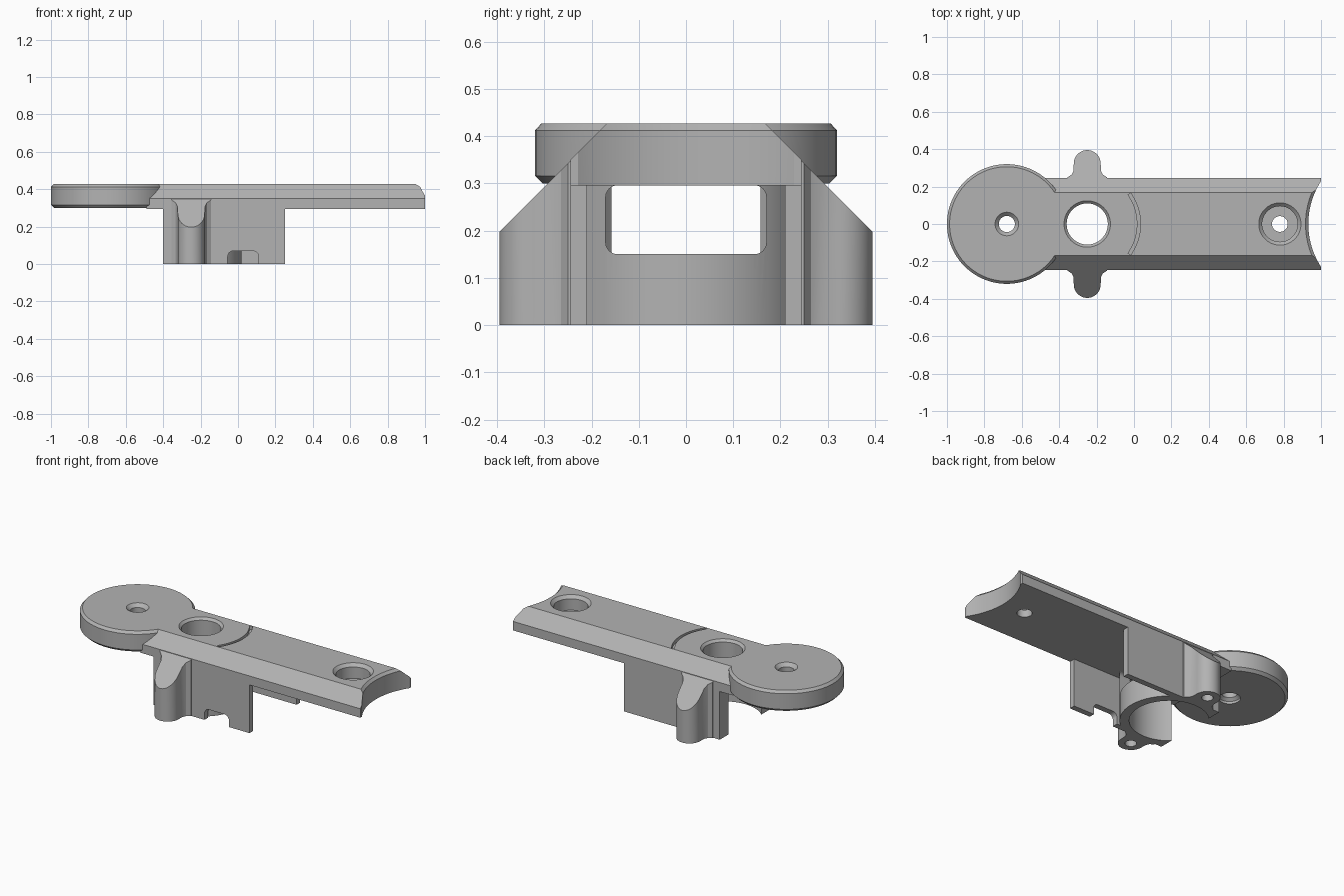
import bpy
import bmesh
from math import sin, cos, pi, asin, acos
from mathutils import Matrix, Vector

old = bpy.data.objects.get("Cube")
if old:
    bpy.data.objects.remove(old, do_unlink=True)

grey = bpy.data.materials.new("matte grey")
grey.use_nodes = True
grey.diffuse_color = (0.45, 0.45, 0.45, 1)
grey.node_tree.nodes["Principled BSDF"].inputs["Base Color"].default_value = (0.45, 0.45, 0.45, 1)

TOP, UNDER, HALF = 0.427, 0.295, 0.245
DISC_X, HOLE_X, SCREW_X = -0.68, -0.25, 0.78


def make(name, bm):
    bmesh.ops.recalc_face_normals(bm, faces=bm.faces)
    mesh = bpy.data.meshes.new(name)
    bm.to_mesh(mesh)
    bm.free()
    mesh.materials.append(grey)
    ob = bpy.data.objects.new(name, mesh)
    bpy.context.collection.objects.link(ob)
    return ob


def prism(name, outline, lo, hi, axis="z"):
    """Extrude a flat outline along one axis."""
    place = {"z": lambda a, b, c: (a, b, c),
             "x": lambda a, b, c: (c, a, b),
             "y": lambda a, b, c: (a, c, b)}[axis]
    bm = bmesh.new()
    face = bm.faces.new([bm.verts.new(place(a, b, lo)) for a, b in outline])
    new = bmesh.ops.extrude_face_region(bm, geom=[face])["geom"]
    step = Vector(place(0, 0, hi - lo))
    bmesh.ops.translate(bm, vec=step, verts=[v for v in new if isinstance(v, bmesh.types.BMVert)])
    return make(name, bm)


def lathe(name, x, y, profile, n=64):
    """Solid of revolution about a vertical axis from (radius, z) pairs."""
    bm = bmesh.new()
    rings = [[bm.verts.new((x + r * cos(2 * pi * i / n), y + r * sin(2 * pi * i / n), z))
              for i in range(n)] for r, z in profile]
    for a, b in zip(rings, rings[1:]):
        for i in range(n):
            j = (i + 1) % n
            bm.faces.new((a[i], a[j], b[j], b[i]))
    bm.faces.new(rings[0])
    bm.faces.new(rings[-1])
    return make(name, bm)


def arc(cx, cy, r, start, end, n=32):
    return [(cx + r * cos(start + (end - start) * i / n),
             cy + r * sin(start + (end - start) * i / n)) for i in range(n + 1)]


def rounded(a0, a1, b0, b1, r):
    corners = [(a1 - r, b1 - r), (a0 + r, b1 - r), (a0 + r, b0 + r), (a1 - r, b0 + r)]
    return [p for k, (a, b) in enumerate(corners)
            for p in arc(a, b, r, k * pi / 2, (k + 1) * pi / 2, 6)]


def combine(ob, other, operation="DIFFERENCE"):
    mod = ob.modifiers.new("bool", "BOOLEAN")
    mod.object, mod.operation, mod.solver = other, operation, "EXACT"
    bpy.context.view_layer.update()
    graph = bpy.context.evaluated_depsgraph_get()
    mesh = bpy.data.meshes.new_from_object(ob.evaluated_get(graph))
    ob.modifiers.clear()
    ob.data = mesh
    bpy.data.objects.remove(other, do_unlink=True)


# Top plate with sloping shoulders
edge_z, flat = 0.35, HALF - (TOP - 0.35)
plate = prism("top_plate", [(-HALF, UNDER), (HALF, UNDER), (HALF, edge_z),
                            (flat, TOP), (-flat, TOP), (-HALF, edge_z)], -0.49, 1, "x")

# Round end disc with bevelled rims
disc = lathe("end_disc", DISC_X, 0, [(0.304, 0.3), (0.32, 0.316), (0.32, TOP - 0.015),
                                     (0.306, TOP)], 96)
combine(plate, disc, "UNION")

# Concave far end
combine(plate, lathe("end_cutter", 1.352, 0, [(0.42, 0.2), (0.42, TOP - 0.015),
                                              (0.45, TOP + 0.015)], 128))
# Pivot hole, large hole and counterbored screw hole
combine(plate, lathe("pivot_cutter", DISC_X, 0, [(0.06, 0.2), (0.06, 0.315), (0.043, 0.33),
                                                 (0.043, TOP - 0.02), (0.067, TOP + 0.004)]))
combine(plate, lathe("hole_cutter", HOLE_X, 0, [(0.11, 0.2), (0.11, TOP - 0.014),
                                                (0.13, TOP + 0.006)]))
combine(plate, lathe("screw_cutter", SCREW_X, 0, [(0.042, 0.2), (0.042, 0.34), (0.095, 0.34),
                                                  (0.095, TOP - 0.018), (0.118, TOP + 0.005)]))
# Curved groove beside the large hole
sweep = 0.62
combine(plate, prism("groove_cutter", arc(HOLE_X, 0, 0.285, -sweep, sweep)
                     + arc(HOLE_X, 0, 0.268, sweep, -sweep), TOP - 0.02, TOP + 0.02))

# Lower body: two thin walls joined by an open ring
outer, inner, wall, back = 0.27, 0.218, 0.21, -0.4
a = asin(wall / outer)
b = acos((back - HOLE_X) / inner)
body = prism("lower_body",
             [(back, HALF), (0.25, HALF), (0.25, wall)]
             + arc(HOLE_X, 0, outer, a, -a)
             + [(0.25, -wall), (0.25, -HALF), (back, -HALF)]
             + arc(HOLE_X, 0, inner, -b, b, 48), 0, UNDER)
combine(body, prism("window_cutter", rounded(-0.17, 0.17, 0.15, UNDER + 0.001, 0.025),
                    -0.22, 0.15, "x"))
combine(body, prism("notch_cutter", rounded(-0.055, 0.11, -0.1, 0.07, 0.03), -0.3, -0.2, "y"))

# Side lugs with sloping tops and blind holes underneath
for side, s in (("left", 1), ("right", -1)):
    half = [(0.105, 0.235), (0.105, 0.25), (0.083, 0.265), (0.073, 0.285)]
    tip = arc(0, 0.323, 0.072, 0, pi, 20)
    pts = half + tip + [(-x, y) for x, y in reversed(half)]
    lug = prism(side + "_lug", [(HOLE_X + x, s * y) for x, y in pts], 0, 0.37)
    bm = bmesh.new()
    bm.from_mesh(lug.data)
    cut = bmesh.ops.bisect_plane(bm, geom=bm.verts[:] + bm.edges[:] + bm.faces[:],
                                 plane_co=(0, s * HALF, edge_z - 0.003),
                                 plane_no=(0, s, 1), clear_outer=True)
    rim = [e for e in cut["geom_cut"] if isinstance(e, bmesh.types.BMEdge)]
    bmesh.ops.holes_fill(bm, edges=rim)
    bmesh.ops.recalc_face_normals(bm, faces=bm.faces)
    bm.to_mesh(lug.data)
    bm.free()
    combine(lug, lathe("lug_cutter", HOLE_X, s * 0.325, [(0.032, -0.05), (0.032, 0.12)], 32))

# Smooth the curved faces, keep sharp edges
bpy.ops.object.select_all(action="DESELECT")
for ob in bpy.context.collection.objects:
    if ob.type == "MESH" and ob.data.materials and ob.data.materials[0] == grey:
        ob.select_set(True)
        bpy.context.view_layer.objects.active = ob
bpy.ops.object.shade_smooth_by_angle(angle=pi / 7)
